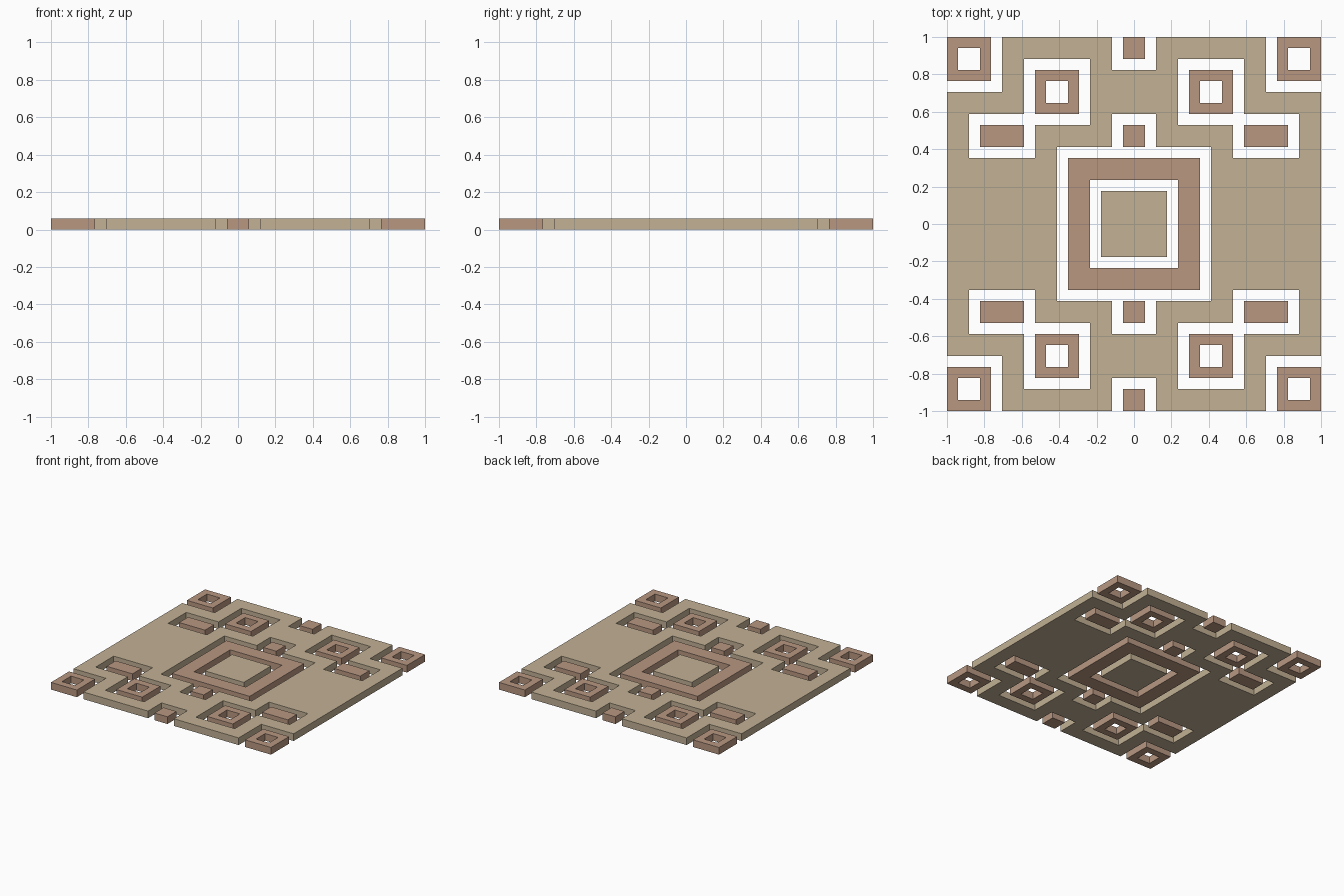
import bpy, bmesh

if "Cube" in bpy.data.objects:
    bpy.data.objects.remove(bpy.data.objects["Cube"])

U = 1 / 17          # layout module: the tile is 34 x 34 modules, one module thick


def material(name, rgb):
    m = bpy.data.materials.new(name)
    m.diffuse_color = (*rgb, 1)
    m.use_nodes = True
    m.node_tree.nodes["Principled BSDF"].inputs["Base Color"].default_value = m.diffuse_color
    return m


TAN = material("tan_stone", (0.54, 0.44, 0.30))
CLAY = material("clay_stone", (0.48, 0.31, 0.22))


def rect(cx, cy, hx, hy):
    return [(cx - hx, cy - hy), (cx + hx, cy - hy), (cx + hx, cy + hy), (cx - hx, cy + hy)]


def four_way(quarter):
    """Close a top-right quarter outline (top to right) by mirroring it."""
    right = quarter + [(x, -y) for x, y in reversed(quarter)]
    return right + [(-x, y) for x, y in reversed(right)]


def plate(name, loops, mat):
    """Flat slab from an outline followed by hole outlines."""
    cu = bpy.data.curves.new(name, 'CURVE')
    cu.dimensions = '2D'
    cu.fill_mode = 'BOTH'
    cu.extrude = U / 2
    for pts in loops:
        s = cu.splines.new('POLY')
        s.points.add(len(pts) - 1)
        for p, (x, y) in zip(s.points, pts):
            p.co = (x * U, y * U, 0, 1)
        s.use_cyclic_u = True
        s.use_smooth = False
    tmp = bpy.data.objects.new(name + "_curve", cu)
    bpy.context.collection.objects.link(tmp)
    dg = bpy.context.evaluated_depsgraph_get()
    me = bpy.data.meshes.new_from_object(tmp.evaluated_get(dg))
    bpy.data.objects.remove(tmp)
    bpy.data.curves.remove(cu)
    # weld caps to walls and rest the slab on the ground
    bm = bmesh.new()
    bm.from_mesh(me)
    bmesh.ops.remove_doubles(bm, verts=bm.verts, dist=1e-4)
    bmesh.ops.translate(bm, verts=bm.verts, vec=(0, 0, U / 2))
    bmesh.ops.recalc_face_normals(bm, faces=bm.faces)
    for f in bm.faces:
        f.smooth = False
        f.material_index = 0
    bm.to_mesh(me)
    bm.free()
    me.materials.clear()
    me.materials.append(mat)
    ob = bpy.data.objects.new(name, me)
    bpy.context.collection.objects.link(ob)
    return ob


# Pierced base plate: notched outline, central opening, four stepped openings
outline = four_way([(2, 14), (2, 17), (12, 17), (12, 12), (17, 12)])
centre_opening = four_way([(2, 10), (2, 7), (7, 7)])
step = [(4, 9), (9, 9), (9, 6), (15, 6), (15, 10), (10, 10), (10, 15), (4, 15)]
corners = [(1, 1), (-1, 1), (-1, -1), (1, -1)]
steps = [[(x * sx, y * sy) for x, y in step] for sx, sy in corners]
plate("base_plate", [outline, centre_opening] + steps, TAN)

# Centre square and the frame around it
plate("centre_square", [rect(0, 0, 3, 3)], TAN)
plate("centre_frame", [rect(0, 0, 6, 6), rect(0, 0, 4, 4)], CLAY)

# Small frames and bars in every quarter
for sx, sy in corners:
    for name, cx, cy in (("corner_frame", 15, 15), ("inner_frame", 7, 12)):
        plate(name, [rect(cx * sx, cy * sy, 2, 2), rect(cx * sx, cy * sy, 1, 1)], CLAY)
    plate("side_bar", [rect(12 * sx, 8 * sy, 2, 1)], CLAY)

# Small squares along the middle line
for sy in (1, -1):
    plate("edge_square", [rect(0, 16 * sy, 1, 1)], CLAY)
    plate("inner_square", [rect(0, 8 * sy, 1, 1)], CLAY)
